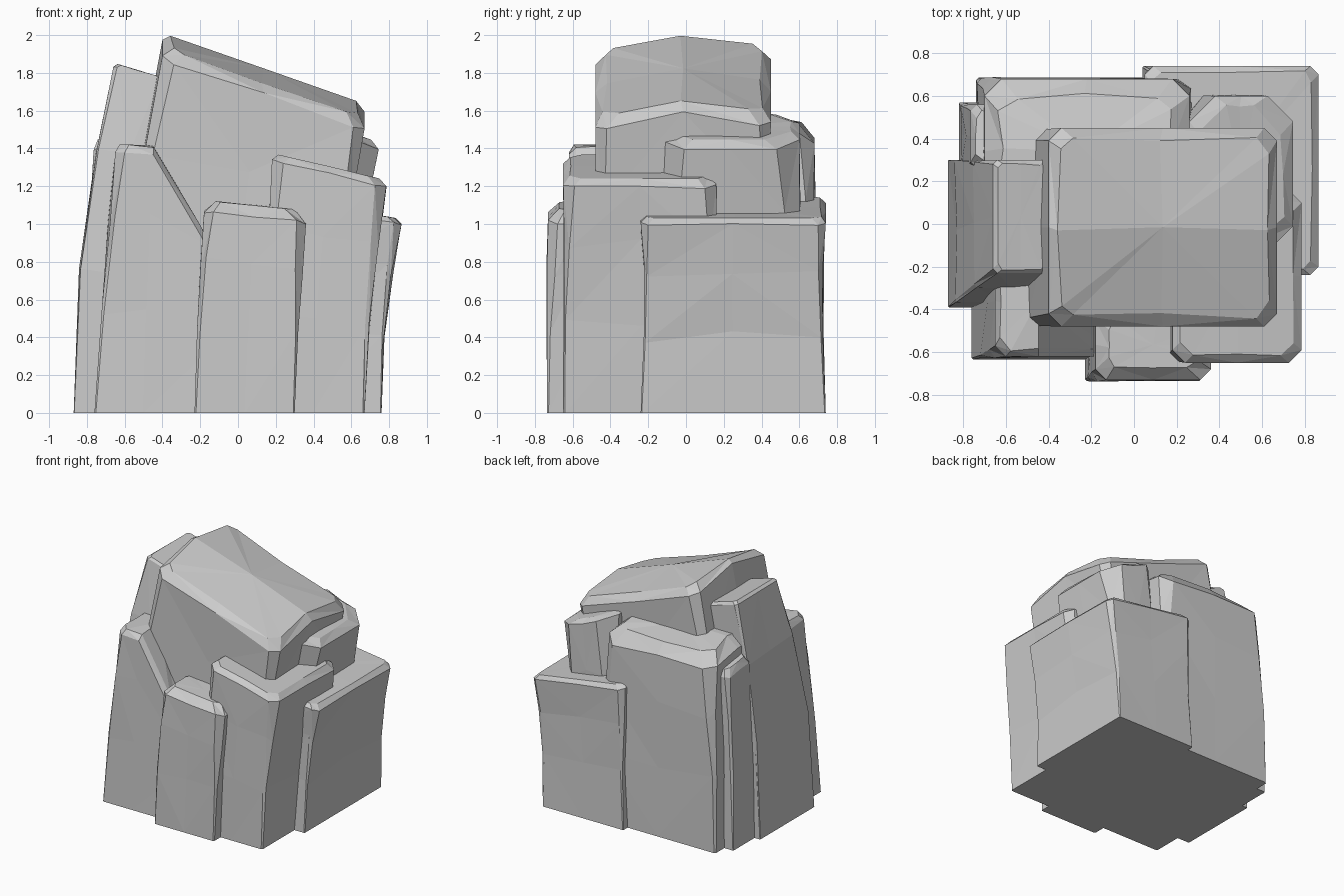
import bpy, bmesh, random

if "Cube" in bpy.data.objects:
    bpy.data.objects.remove(bpy.data.objects["Cube"])

random.seed(4)


def outline(rect, c, split):
    """Chamfered rectangle with one extra point on each side."""
    x0, x1, y0, y1 = rect
    xm, ym = x0 + (x1 - x0) * split, (y0 + y1) / 2
    return [(x0 + c, y0), (xm, y0), (x1 - c, y0), (x1, y0 + c), (x1, ym), (x1, y1 - c),
            (x1 - c, y1), (xm, y1), (x0 + c, y1), (x0, y1 - c), (x0, ym), (x0, y0 + c)]


def column(name, base, top, height, chamfer=0.05, inset=0.05, drop=0.06,
           power=1.6, waist=0.0, split=0.5):
    """Rough stone column: rings from the base to a bevelled, sloping top."""
    bm = bmesh.new()
    rings = []
    for f in (0, 0.4, 0.75, 1):
        t = f ** power
        w = waist * 4 * f * (1 - f)
        r = [b + (a - b) * t for a, b in zip(top, base)]
        r = [r[0] - w, r[1] + w, r[2] - w, r[3] + w]
        ring = []
        j = 0.007 if 0 < f < 1 else 0
        pts = outline(r, chamfer * (0.15 + 0.85 * f * f), split)
        for (x, y), (tx, ty) in zip(pts, outline(top, chamfer, split)):
            z = (height(tx, ty) - drop) * f + random.uniform(-5, 5) * j
            if f == 1:
                z += random.uniform(-0.25, 0.25) * drop
            ring.append(bm.verts.new((x + random.uniform(-j, j), y + random.uniform(-j, j), z)))
        rings.append(ring)
    # bevelled cap with uneven inner edge
    x0, x1, y0, y1 = top
    inner = (x0 + inset, x1 - inset, y0 + inset, y1 - inset)
    k = inset * 0.3
    rings.append([bm.verts.new((x + random.uniform(-k, k), y + random.uniform(-k, k), height(x, y)))
                  for x, y in outline(inner, chamfer, split)])
    for lo, hi in zip(rings, rings[1:]):
        for i in range(12):
            n = (i + 1) % 12
            a, b, c, d = lo[i], lo[n], hi[n], hi[i]
            if i % 2:
                bm.faces.new((a, b, c)), bm.faces.new((a, c, d))
            else:
                bm.faces.new((a, b, d)), bm.faces.new((b, c, d))
    cx, cy = x0 + (x1 - x0) * split, (y0 + y1) / 2
    mid = bm.verts.new((cx, cy, height(cx, cy)))
    for i in range(12):
        bm.faces.new((rings[-1][i], rings[-1][(i + 1) % 12], mid))
    bm.faces.new(rings[0][::-1])
    bmesh.ops.recalc_face_normals(bm, faces=bm.faces)
    mesh = bpy.data.meshes.new(name)
    bm.to_mesh(mesh)
    bm.free()
    bpy.context.collection.objects.link(bpy.data.objects.new(name, mesh))


# central summit block, sloping down to the right
column("summit_block", (-0.60, 0.50, -0.46, 0.42), (-0.40, 0.67, -0.48, 0.45),
       lambda x, y: 2.0 - 0.355 * (x + 0.36) - 0.24 * max(0, -y - 0.1) - 0.3 * max(0, y - 0.2),
       chamfer=0.06, inset=0.05, drop=0.05, power=2)

# front left column with a shoulder falling to the right
column("front_left_column", (-0.76, -0.08, -0.635, -0.1), (-0.65, -0.12, -0.62, -0.1),
       lambda x, y: 1.42 - 1.75 * max(0, x + 0.45), chamfer=0.05, inset=0.03,
       drop=0.05, power=1.3, split=0.38)

# low front slab
column("front_slab", (-0.23, 0.30, -0.735, -0.40), (-0.18, 0.36, -0.73, -0.40),
       lambda x, y: 1.12 - 0.1 * (x + 0.12), chamfer=0.05, inset=0.05, drop=0.07)

# front right column
column("front_right_column", (0.12, 0.67, -0.65, 0.16), (0.18, 0.785, -0.65, 0.16),
       lambda x, y: 1.36 - 0.24 * (x - 0.25), chamfer=0.06, inset=0.04, drop=0.04)

# tall left column leaning inward
column("left_column", (-0.87, -0.38, -0.39, 0.30), (-0.66, -0.40, -0.23, 0.30),
       lambda x, y: 1.85 - 0.3 * max(0, x + 0.65), chamfer=0.02, inset=0.02,
       drop=0.02, power=2)

# narrow left rear column
column("left_rear_column", (-0.82, -0.55, 0.26, 0.57), (-0.765, -0.62, 0.26, 0.56),
       lambda x, y: 1.45 - 0.15 * (y - 0.3), chamfer=0.03, inset=0.03, drop=0.05)

# wide back column, its top rising toward the summit
column("back_column", (-0.74, 0.28, 0.0, 0.685), (-0.70, 0.26, 0.0, 0.68),
       lambda x, y: 1.54 + 0.2 * (0.6 - max(y, 0.35)), chamfer=0.08, inset=0.08, drop=0.08)

# rear shoulder beside the summit
column("rear_shoulder", (0.25, 0.62, -0.12, 0.60), (0.26, 0.745, -0.13, 0.60),
       lambda x, y: 1.60 - 0.36 * (x - 0.27), chamfer=0.12, inset=0.05, drop=0.03, power=3)

# right rear column flaring at the top
column("right_rear_column", (0.04, 0.76, -0.24, 0.74), (0.05, 0.865, -0.24, 0.74),
       lambda x, y: 1.03 + 0.15 * (0.85 - x), chamfer=0.04, inset=0.03,
       drop=0.03, waist=-0.015)
